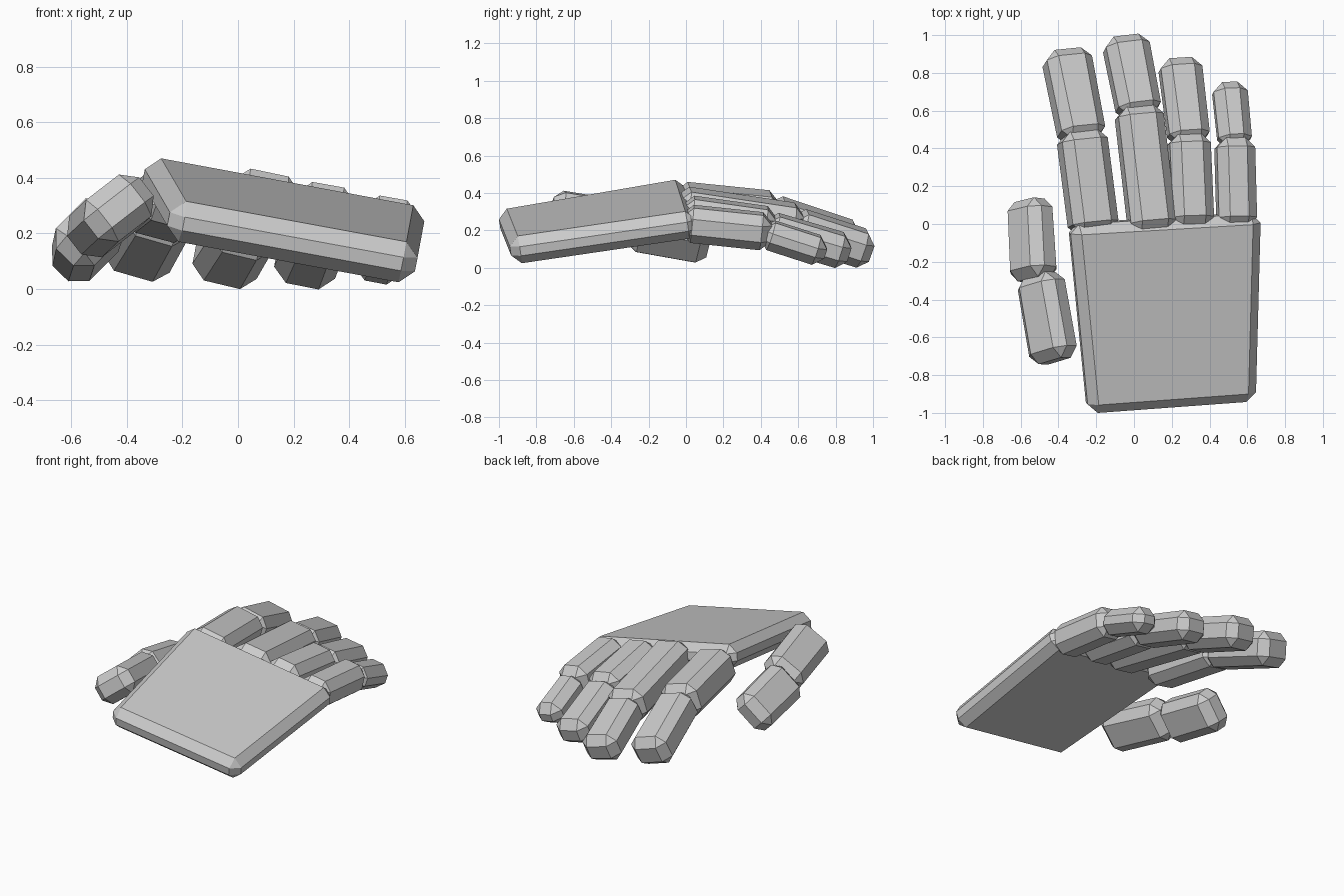
import bpy, bmesh, math
from mathutils import Vector

if "Cube" in bpy.data.objects:
    bpy.data.objects.remove(bpy.data.objects["Cube"])


def chamfered_block(name, corners, bevel):
    # corners: lower four then upper four, same winding
    bm = bmesh.new()
    v = [bm.verts.new(c) for c in corners]
    bm.faces.new(v[3::-1])
    bm.faces.new(v[4:])
    for i in range(4):
        j = (i + 1) % 4
        bm.faces.new((v[i], v[j], v[j + 4], v[i + 4]))
    bmesh.ops.recalc_face_normals(bm, faces=bm.faces[:])
    bmesh.ops.bevel(bm, geom=bm.edges[:], offset=bevel, segments=1,
                    profile=0.5, affect='EDGES', clamp_overlap=True)
    me = bpy.data.meshes.new(name)
    bm.to_mesh(me)
    bm.free()
    ob = bpy.data.objects.new(name, me)
    bpy.context.collection.objects.link(ob)
    return ob


def segment(name, p0, p1, w0, w1, t0, t1, roll, bevel):
    # tapered finger bone from p0 to p1, rolled about its own length
    p0, p1 = Vector(p0), Vector(p1)
    d = (p1 - p0).normalized()
    r = math.radians(roll)
    x = Vector((math.cos(r), 0, math.sin(r)))
    x = (x - d * x.dot(d)).normalized()
    z = x.cross(d)
    c = []
    for s in (-0.5, 0.5):
        for p, w, t, sx in ((p0, w0, t0, -1), (p0, w0, t0, 1),
                            (p1, w1, t1, 1), (p1, w1, t1, -1)):
            c.append(p + x * (sx * w / 2) + z * (s * t))
    return chamfered_block(name, c, bevel)


# palm: a tilted slab, outline at mid thickness
slope_x, slope_y, top_z, thick = -0.195, 0.152, 0.425, 0.15
n = Vector((-slope_x, -slope_y, 1)).normalized()
outline = [(-0.245, -1.0), (0.64, -0.935), (0.667, 0.06), (-0.345, 0.0)]
mid = [Vector((x, y, top_z - thick * 0.515 + slope_x * x + slope_y * y)) for x, y in outline]
chamfered_block("palm", [m - n * thick / 2 for m in mid] + [m + n * thick / 2 for m in mid], 0.05)

# fingers: knuckle, joint, tip, then widths and thicknesses, roll
fingers = {
    "index_finger": ((-0.21, -0.05, 0.34), (-0.28, 0.49, 0.285), (-0.363, 0.91, 0.125),
                     0.25, 0.25, 0.22, 0.21, -14),
    "middle_finger": ((0.10, -0.045, 0.325), (0.022, 0.62, 0.225), (-0.05, 0.985, 0.09),
                      0.245, 0.24, 0.21, 0.195, -11),
    "ring_finger": ((0.31, -0.02, 0.285), (0.288, 0.475, 0.215), (0.24, 0.87, 0.08),
                    0.22, 0.225, 0.20, 0.18, -10),
    "little_finger": ((0.545, -0.02, 0.24), (0.532, 0.455, 0.19), (0.503, 0.745, 0.08),
                      0.205, 0.185, 0.19, 0.155, -10),
}
for name, (a, b, c, w0, w1, t0, t1, roll) in fingers.items():
    segment(name + "_base", a, b, w0, w0, t0, t0, roll, 0.052)
    back = Vector(b) + (Vector(b) - Vector(c)).normalized() * 0.055
    segment(name + "_tip", back - Vector((0, 0, 0.02)), c, w1 * 0.96, w1, t1, t1, roll, 0.052)

# thumb: rolled inwards towards the palm
segment("thumb_base", (-0.42, -0.725, 0.30), (-0.5, -0.27, 0.225),
        0.26, 0.255, 0.19, 0.19, 38, 0.053)
segment("thumb_tip", (-0.53, -0.295, 0.215), (-0.553, 0.125, 0.135),
        0.26, 0.255, 0.195, 0.185, 46, 0.053)
